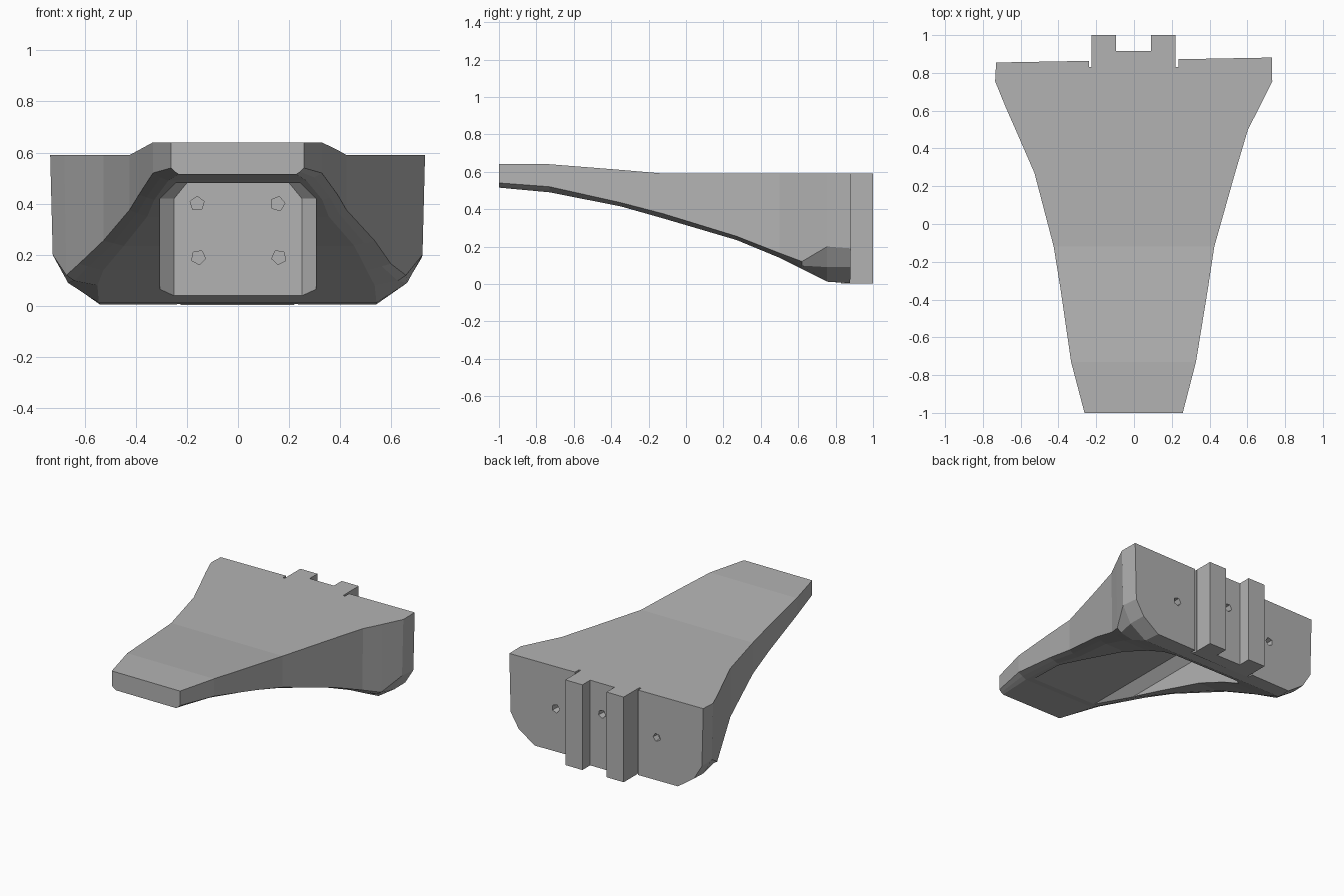
import bpy, bmesh, math
from mathutils import Matrix, Vector

if "Cube" in bpy.data.objects:
    bpy.data.objects.remove(bpy.data.objects["Cube"])

grey = bpy.data.materials.new("mid grey")
grey.use_nodes = True
COLOUR = (0.45, 0.45, 0.45, 1)
grey.diffuse_color = COLOUR
grey.node_tree.nodes["Principled BSDF"].inputs["Base Color"].default_value = COLOUR


def finish(name, bm):
    bmesh.ops.recalc_face_normals(bm, faces=bm.faces)
    mesh = bpy.data.meshes.new(name)
    bm.to_mesh(mesh)
    bm.free()
    mesh.materials.append(grey)
    obj = bpy.data.objects.new(name, mesh)
    bpy.context.collection.objects.link(obj)
    return obj


def loft(name, rings):
    """Skin closed rings of equal length and cap both ends."""
    bm = bmesh.new()
    loops = [[bm.verts.new(p) for p in ring] for ring in rings]
    n = len(loops[0])
    for a, b in zip(loops, loops[1:]):
        for i in range(n):
            j = (i + 1) % n
            bm.faces.new((a[i], a[j], b[j], b[i]))
    bm.faces.new(loops[0])
    bm.faces.new(loops[-1])
    return finish(name, bm)


def cut(target, cutter):
    cutter.hide_render = True
    cutter.hide_set(True)
    mod = target.modifiers.new("cut", 'BOOLEAN')
    mod.operation = 'DIFFERENCE'
    mod.solver = 'EXACT'
    mod.object = cutter
    bpy.context.view_layer.objects.active = target
    bpy.ops.object.modifier_apply(modifier=mod.name)
    bpy.data.objects.remove(cutter)


def pit(target, x, y, z, spin):
    """Cut a small five-sided dent running along y."""
    bm = bmesh.new()
    bmesh.ops.create_cone(bm, cap_ends=True, segments=5, radius1=0.034, radius2=0.024, depth=0.1)
    turn = Matrix.Rotation(math.pi / 2, 4, 'X') @ Matrix.Rotation(spin, 4, 'Z')
    bmesh.ops.transform(bm, matrix=Matrix.Translation(Vector((x, y, z))) @ turn, verts=bm.verts)
    cut(target, finish("pit_cutter", bm))


# Tapered arm: y, right and left half widths, top, then bevel edge, middle and underside
# as (inset, height) pairs
stations = [
    (-1.00, .262, .258, .64, (0, .54), (.015, .525), (.03, .515)),
    (-.73, .333, .328, .64, (0, .52), (.03, .503), (.06, .49)),
    (-.35, .388, .39, .61, (0, .435), (.03, .425), (.06, .415)),
    (-.12, .425, .425, .59, (0, .375), (.03, .362), (.07, .35)),
    (.27, .527, .535, .59, (0, .255), (.04, .245), (.08, .235)),
    (.50, .627, .603, .59, (.005, .165), (.04, .155), (.10, .14)),
    (.62, .68, .665, .59, (.008, .12), (.04, .098), (.13, .08)),
    (.755, .735, .732, .59, (.01, .2), (.07, .09), (.19, .012)),
    (.868, .73, .73, .59, (.01, .19), (.07, .09), (.19, .005)),
]


def arm_ring(station):
    y, right, left, top, *bevel = station
    half = [(0, top)] + bevel
    points = [(left - d, z) for d, z in half] + [(d - right, z) for d, z in reversed(half)]
    slant = 0.018 if y > 0.8 else 0
    return [(x, y + slant * x, z) for x, z in points]


arm = loft("arm_body", [arm_ring(s) for s in stations])

# Hollow under the arm, with bevelled upper corners
hollow = [(-.305, -.2), (-.305, .42), (-.245, .48), (.245, .48), (.305, .42), (.305, -.2)]
corner = [(x * .82, z) for x, z in hollow]
cut(arm, loft("hollow_cutter", [[(x, y, z) for x, z in ring]
                                for y, ring in ((-.9, hollow), (.65, hollow), (.70, corner))]))

# Narrow grooves beside the rear rails
for x in (-.232, .228):
    groove = [(x - .007, .83), (x + .007, .83), (x + .007, .95), (x - .007, .95)]
    cut(arm, loft("groove_cutter", [[(a, b, z) for a, b in groove] for z in (-.1, .7)]))

# Twin rear rails with a channel between them
plan = [(-.225, .83), (-.225, 1), (-.095, 1), (-.095, .915),
        (.09, .915), (.09, 1), (.22, 1), (.22, .83)]
rails = loft("rear_rails", [[(x, y, z) for x, y in plan] for z in (.003, .59)])

# Dents: four inside the hollow, two on the rear face, one in the channel
for i, (x, z) in enumerate([(-.16, .4), (.155, .4), (-.155, .19), (.16, .19)]):
    pit(arm, x, .70, z, i)
for x in (-.38, .38):
    pit(arm, x, .868, .3, x)
pit(rails, 0, .915, .38, .5)
